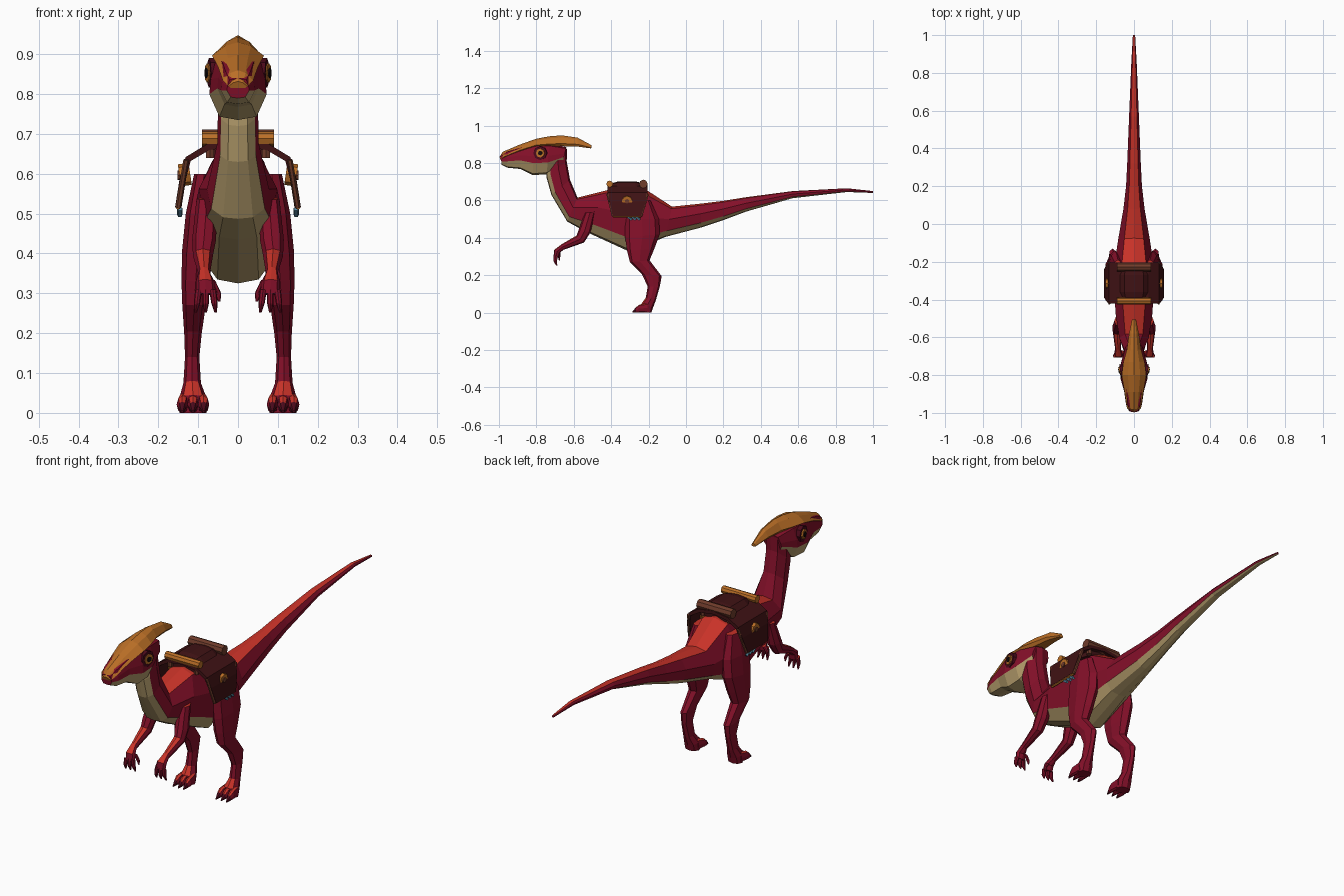
import bpy, bmesh
from mathutils import Vector

if "Cube" in bpy.data.objects:
    bpy.data.objects.remove(bpy.data.objects["Cube"])


def material(name, r, g, b):
    m = bpy.data.materials.new(name)
    m.use_nodes = True
    m.diffuse_color = (r, g, b, 1)
    m.node_tree.nodes["Principled BSDF"].inputs["Base Color"].default_value = (r, g, b, 1)
    return m


crimson = material("crimson", .23, .005, .022)
red = material("bright red", .58, .032, .021)
cream = material("cream", .48, .35, .155)
orange = material("orange", .5, .16, .02)
leather = material("dark leather", .05, .006, .007)
brown = material("brown", .16, .045, .024)
maroon = material("maroon", .07, .003, .011)
black = material("black", .006, .004, .004)
blue = material("blue", .1, .26, .38)


def finish(name, bm, mats, rule=None):
    bmesh.ops.recalc_face_normals(bm, faces=bm.faces)
    if rule:
        for f in bm.faces:
            f.material_index = rule(f)
    mesh = bpy.data.meshes.new(name)
    bm.to_mesh(mesh)
    bm.free()
    for m in mats:
        mesh.materials.append(m)
    ob = bpy.data.objects.new(name, mesh)
    bpy.context.collection.objects.link(ob)
    return ob


def loft(name, stations, half, mats, rule=None, side=1):
    """Skin rings given as (x centre, top (y, z), bottom (y, z), half width)."""
    bm = bmesh.new()
    tag = bm.faces.layers.int.new("segment")
    ring = half + [(-x, t) for x, t in half[-2:0:-1]]
    n, rows = len(ring), []
    for xc, top, low, w in stations:
        rows.append([bm.verts.new((side * (xc + x * w),
                                   top[0] + (low[0] - top[0]) * t,
                                   top[1] + (low[1] - top[1]) * t)) for x, t in ring])
    for a, b in zip(rows, rows[1:]):
        for i in range(n):
            j = (i + 1) % n
            f = bm.faces.new((a[i], a[j], b[j], b[i]))
            f[tag] = min(i, n - 1 - i)
    bm.faces.new(rows[0])
    bm.faces.new(rows[-1])
    return finish(name, bm, mats, (lambda f: rule(f, f[tag])) if rule else None)


def rod(name, a, b, r, mat, sides=8):
    a, b = Vector(a), Vector(b)
    bm = bmesh.new()
    bmesh.ops.create_cone(bm, cap_ends=True, segments=sides, radius1=r, radius2=r, depth=(b - a).length)
    turn = (b - a).to_track_quat('Z', 'Y').to_matrix().to_4x4()
    turn.translation = (a + b) / 2
    bm.transform(turn)
    return finish(name, bm, [mat])


def skin(f, k=0):
    return 1 if f.normal.z > .55 else 0


BODY = [(0, 0), (.6, .07), (1, .42), (.86, .8), (.48, .97), (0, 1)]
LIMB = [(0, 0), (.7, .12), (1, .5), (.7, .88), (0, 1)]
hide = [crimson, red, cream]

# Neck, torso and tail
loft("body", [
    (0, (-.635, .88), (-.75, .77), .05),
    (0, (-.638, .81), (-.745, .72), .05),
    (0, (-.62, .71), (-.72, .63), .052),
    (0, (-.58, .615), (-.635, .487), .078),
    (0, (-.42, .655), (-.54, .435), .098),
    (0, (-.21, .655), (-.3, .325), .108),
    (0, (-.075, .567), (-.11, .405), .085),
    (0, (.08, .583), (.08, .455), .056),
    (0, (.2, .598), (.2, .495), .042),
    (0, (.32, .617), (.32, .54), .036),
    (0, (.57, .65), (.57, .612), .026),
    (0, (.86, .665), (.86, .645), .014),
    (0, (1, .65), (1, .64), .006)], BODY, hide,
    lambda f, k: 2 if k >= 3 else (1 if k == 0 and f.normal.z > .5 else 0))

# Head with pale jaw
loft("head", [
    (0, (-.992, .84), (-.985, .79), .028),
    (0, (-.96, .865), (-.955, .775), .042),
    (0, (-.89, .89), (-.885, .768), .052),
    (0, (-.81, .905), (-.82, .735), .072),
    (0, (-.73, .905), (-.745, .74), .07),
    (0, (-.64, .885), (-.66, .8), .046)],
    [(0, 0), (.75, .08), (.95, .4), (1, .62), (.65, .95), (0, 1)], hide,
    lambda f, k: 2 if k >= 3 else 0)

# Swept back crest covering the snout and brow
loft("crest", [
    (0, (-.997, .832), (-.99, .815), .024),
    (0, (-.98, .86), (-.97, .825), .038),
    (0, (-.89, .898), (-.89, .858), .05),
    (0, (-.8, .93), (-.8, .885), .065),
    (0, (-.73, .943), (-.73, .888), .056),
    (0, (-.665, .948), (-.665, .89), .038),
    (0, (-.58, .936), (-.58, .888), .026),
    (0, (-.505, .895), (-.507, .878), .011)],
    [(0, 0), (.5, .2), (1, .75), (.7, 1), (0, 1)], [orange])

for side, word in ((1, "left"), (-1, "right")):
    # Eye
    for part, inner, outer, r, mat in (("eye_socket", .04, .073, .037, maroon),
                                       ("iris", .06, .078, .024, orange),
                                       ("pupil", .06, .082, .012, black)):
        rod(f"{word}_{part}", (side * inner, -.775, .853), (side * outer, -.78, .853), r, mat)

    # Arm and hand
    loft(f"{word}_arm", [
        (.078, (-.54, .535), (-.485, .54), .026),
        (.085, (-.575, .44), (-.51, .43), .03),
        (.088, (-.585, .412), (-.545, .375), .025),
        (.085, (-.665, .366), (-.655, .336), .015),
        (.082, (-.705, .335), (-.675, .32), .024),
        (.08, (-.708, .3), (-.68, .295), .024)], LIMB, hide, skin, side)
    for i in range(3):
        x = .063 + .018 * i
        loft(f"{word}_finger_{i}", [
            (x, (-.708, .31), (-.685, .3), .009),
            (x + .004 * (i - 1), (-.708, .275), (-.69, .275), .008),
            (x + .007 * (i - 1), (-.695, .252), (-.688, .252), .003)], LIMB, hide, skin, side)
    loft(f"{word}_thumb", [
        (.065, (-.69, .335), (-.67, .32), .01),
        (.05, (-.685, .3), (-.672, .3), .008),
        (.047, (-.68, .28), (-.675, .28), .003)], LIMB, hide, skin, side)

    # Leg
    loft(f"{word}_leg", [
        (.085, (-.29, .6), (-.19, .6), .025),
        (.095, (-.325, .5), (-.145, .5), .036),
        (.102, (-.325, .4), (-.14, .42), .038),
        (.106, (-.315, .33), (-.17, .34), .036),
        (.11, (-.3, .27), (-.195, .28), .03),
        (.113, (-.235, .205), (-.13, .195), .022),
        (.115, (-.205, .14), (-.14, .14), .018),
        (.115, (-.215, .08), (-.16, .07), .022),
        (.113, (-.24, .045), (-.175, .03), .034),
        (.113, (-.24, 0), (-.185, 0), .034)], LIMB, hide, skin, side)

    # Toes ending in claws
    for i in range(3):
        x, out = .09 + .023 * i, (i - 1) * .004
        loft(f"{word}_toe_{i}", [
            (x, (-.205, .052), (-.205, 0), .013),
            (x + out, (-.25, .042), (-.25, 0), .014),
            (x + out, (-.268, .028), (-.268, 0), .01),
            (x + out, (-.287, .006), (-.287, 0), .003)], LIMB, [crimson, red, maroon],
            lambda f, k: 2 if f.calc_center_median().y < -.27 else skin(f), side)

    # Saddle ornaments: medallion, edge straps, fringe and feathers
    rod(f"{word}_medallion", (side * .12, -.315, .6), (side * .147, -.315, .596), .028, orange)
    rod(f"{word}_medallion_boss", (side * .14, -.315, .596), (side * .152, -.315, .596), .012, brown)
    for y0, y1 in ((-.42, -.39), (-.205, -.24)):
        rod(f"{word}_edge_strap", (side * .13, y0, .635), (side * .15, y1, .515), .007, brown, 6)
    rod(f"{word}_fringe", (side * .15, -.39, .518), (side * .15, -.24, .518), .008, orange, 6)
    for i in range(3):
        y = -.31 + .022 * i
        rod(f"{word}_feather_{i}", (side * .146, y, .512), (side * .146, y + .02, .496), .007, blue, 5)

# Saddle cloth draped over the back
drape = [(.15, .515, -.39, -.24), (.138, .59, -.41, -.215), (.125, .637, -.42, -.205),
         (.075, .667, -.42, -.205), (0, .678, -.42, -.205)]
drape += [(-x, z, a, b) for x, z, a, b in drape[-2::-1]]
bm = bmesh.new()
rows = [(bm.verts.new((x, a, z)), bm.verts.new((x, b, z))) for x, z, a, b in drape]
for p, q in zip(rows, rows[1:]):
    bm.faces.new((p[0], q[0], q[1], p[1]))
cloth = finish("saddle_cloth", bm, [leather])
thick = cloth.modifiers.new("thickness", 'SOLIDIFY')
thick.thickness = .016
thick.offset = 0

# Padded seat between two rolled bars
loft("saddle_seat", [
    (0, (-.405, .69), (-.405, .64), .07),
    (0, (-.36, .702), (-.36, .64), .085),
    (0, (-.27, .702), (-.27, .64), .085),
    (0, (-.225, .69), (-.225, .64), .07)],
    [(0, 0), (.6, .08), (1, .6), (.9, 1), (0, 1)], [leather])
for part, y, r, mat in (("front_bar", -.408, .018, orange), ("rear_bar", -.228, .023, brown)):
    rod(part, (-.09, y, .688), (.09, y, .688), r, mat)
    for s in (-1, 1):
        rod(part + "_support", (s * .07, y, .64), (s * .07, y, .688), .012, brown, 6)
